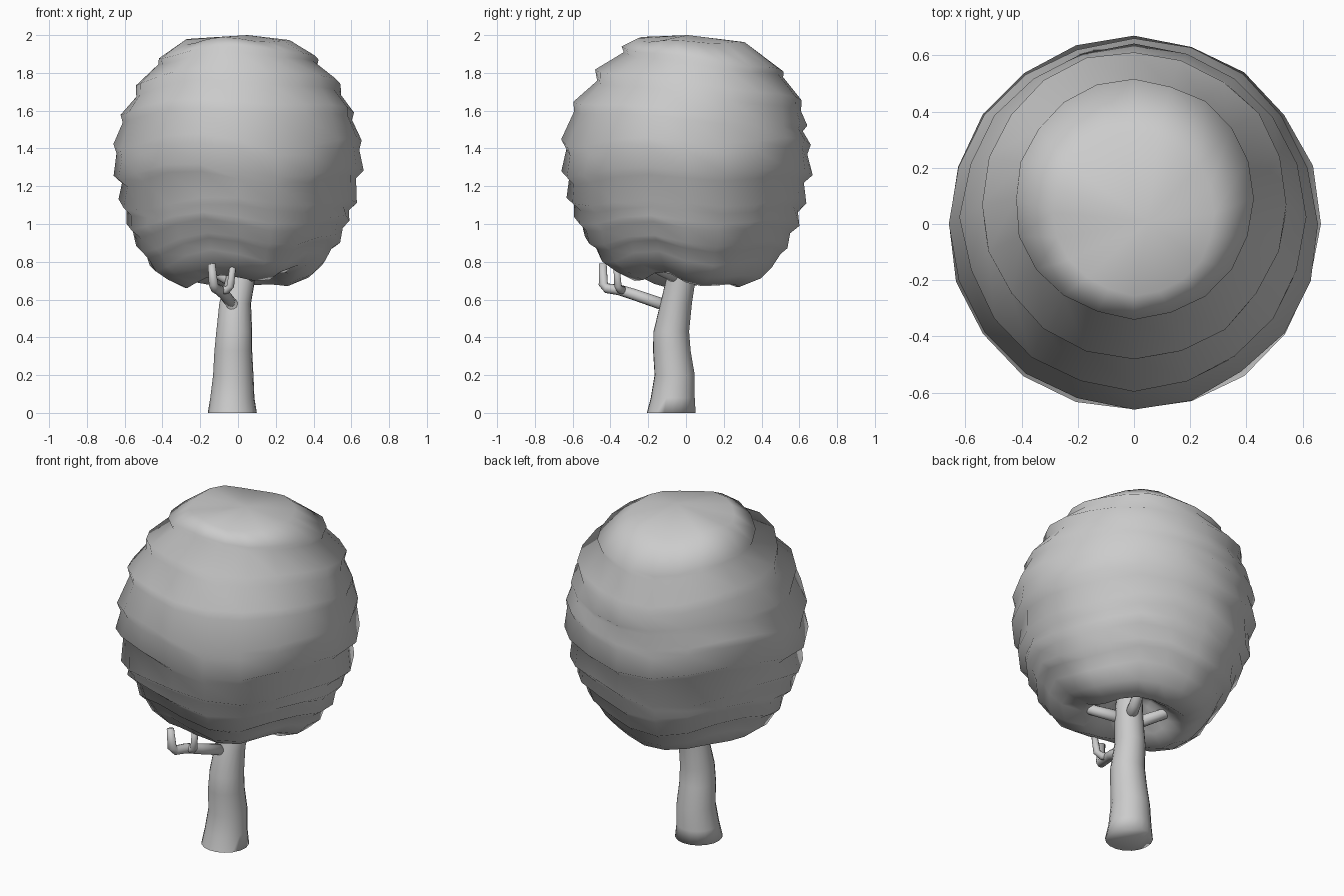
import bpy, bmesh, math, random
from mathutils import Vector

if "Cube" in bpy.data.objects:
    bpy.data.objects.remove(bpy.data.objects["Cube"])

random.seed(4)


def finish(bm, name, angle):
    bmesh.ops.recalc_face_normals(bm, faces=bm.faces)
    mesh = bpy.data.meshes.new(name)
    bm.to_mesh(mesh)
    bm.free()
    ob = bpy.data.objects.new(name, mesh)
    bpy.context.collection.objects.link(ob)
    bpy.ops.object.select_all(action='DESELECT')
    bpy.context.view_layer.objects.active = ob
    ob.select_set(True)
    bpy.ops.object.shade_smooth_by_angle(angle=math.radians(angle))
    return ob


def skin(bm, rings):
    for a, b in zip(rings, rings[1:]):
        n = len(a)
        for i in range(n):
            j = (i + 1) % n
            bm.faces.new((a[i], a[j], b[j], b[i]))


def limb(name, pts, sides=12, level=False):
    """Tapered tube through (x, y, z, radius) points."""
    bm = bmesh.new()
    ps = [Vector(p[:3]) for p in pts]
    rings = []
    for k, p in enumerate(ps):
        d = (ps[min(k + 1, len(ps) - 1)] - ps[max(k - 1, 0)]).normalized()
        if level:
            d = Vector((0, 0, 1))
        u = d.cross(Vector((0.3, 1, 0.1))).normalized()
        v = d.cross(u)
        rings.append([bm.verts.new(p + pts[k][3] * (
            u * math.cos(math.tau * i / sides) + v * math.sin(math.tau * i / sides)))
            for i in range(sides)])
    skin(bm, rings)
    bm.faces.new(rings[0])
    bm.faces.new(rings[-1])
    return finish(bm, name, 100)


# Trunk, gently bent
limb("trunk", [(-.03, -.078, 0, .13), (-.03, -.07, .08, .117), (-.025, -.06, .2, .107),
               (-.025, -.075, .33, .1), (-.02, -.078, .43, .095), (-.015, -.052, .58, .084),
               (.015, -.025, .72, .078), (.03, 0, .95, .065)], 18, True)

# Branches reaching into the crown
limb("front_branch", [(-.02, -.08, .56, .032), (-.07, -.27, .625, .03), (-.1, -.35, .65, .028),
                      (-.12, -.42, .66, .026), (-.13, -.438, .68, .025), (-.14, -.44, .79, .02)])
limb("front_twig", [(-.1, -.33, .65, .024), (-.06, -.345, .65, .022), (-.04, -.36, .67, .02),
                    (-.025, -.37, .8, .016)])
limb("right_branch", [(.02, -.03, .71, .035), (.16, -.14, .76, .03), (.26, -.25, .82, .025),
                      (.32, -.3, .95, .02)])
limb("left_branch", [(0, -.03, .68, .035), (-.16, .06, .77, .03), (-.25, .1, .9, .02)])
limb("back_branch", [(.02, -.02, .7, .035), (.06, .08, .74, .032), (.1, .22, .88, .024)])

# Crown: stacked leaf tiers, each flaring to a lip and tucking in beneath it
profile = [(.29, 1.965), (.425, 1.87), (.42, 1.84), (.545, 1.74), (.54, 1.68),
           (.615, 1.59), (.605, 1.55), (.655, 1.44), (.64, 1.39), (.665, 1.28),
           (.62, 1.24), (.632, 1.11), (.59, 1.07), (.595, 1.01), (.55, .97),
           (.535, .89), (.495, .86), (.46, .79), (.39, .72), (.28, .675),
           (.2, .73), (.1, .82)]
# backward shift and backward tilt of the top tiers
lean = [(.04, .01), (.09, .06), (.09, .06), (.07, .075), (.065, .075), (.025, .06), (.02, .05)]
SEG = 20
bm = bmesh.new()
rings = []
phase = 0
for k, (r, z) in enumerate(profile):
    if k % 2:
        phase = random.uniform(-.6, .6)
    ring = []
    amp = .028 if 6 < k < 18 else .012
    low = max(0, min(1, (1.15 - z) / .4))
    shift, tilt = lean[k] if k < len(lean) else (0, 0)
    for i in range(SEG):
        a = math.tau * i / SEG
        # crests and dips, aligned down the tiers
        dz = amp * (math.cos(4 * (a + .38) + phase) + .6 * math.sin(3 * a + 2 * phase))
        dz -= tilt * math.sin(a)
        # lower edge arches up at the right and lifts slightly at the front
        arch = (math.degrees(a) + 27 + 180) % 360 - 180
        front = (math.degrees(a) + 90 + 180) % 360 - 180
        dz += low * (.06 * math.exp(-(arch / 22) ** 2) + .045 * math.exp(-(front / 45) ** 2))
        q = r + random.uniform(-.007, .007)
        ring.append(bm.verts.new((q * math.cos(a), q * math.sin(a) + shift, z + dz)))
    rings.append(ring)
skin(bm, rings)
for ring, tip in ((rings[0], (.05, .01, 2.0)), (rings[-1], (.02, -.01, .85))):
    c = bm.verts.new(tip)
    for i in range(SEG):
        bm.faces.new((ring[i], ring[(i + 1) % SEG], c))
finish(bm, "crown", 100)
